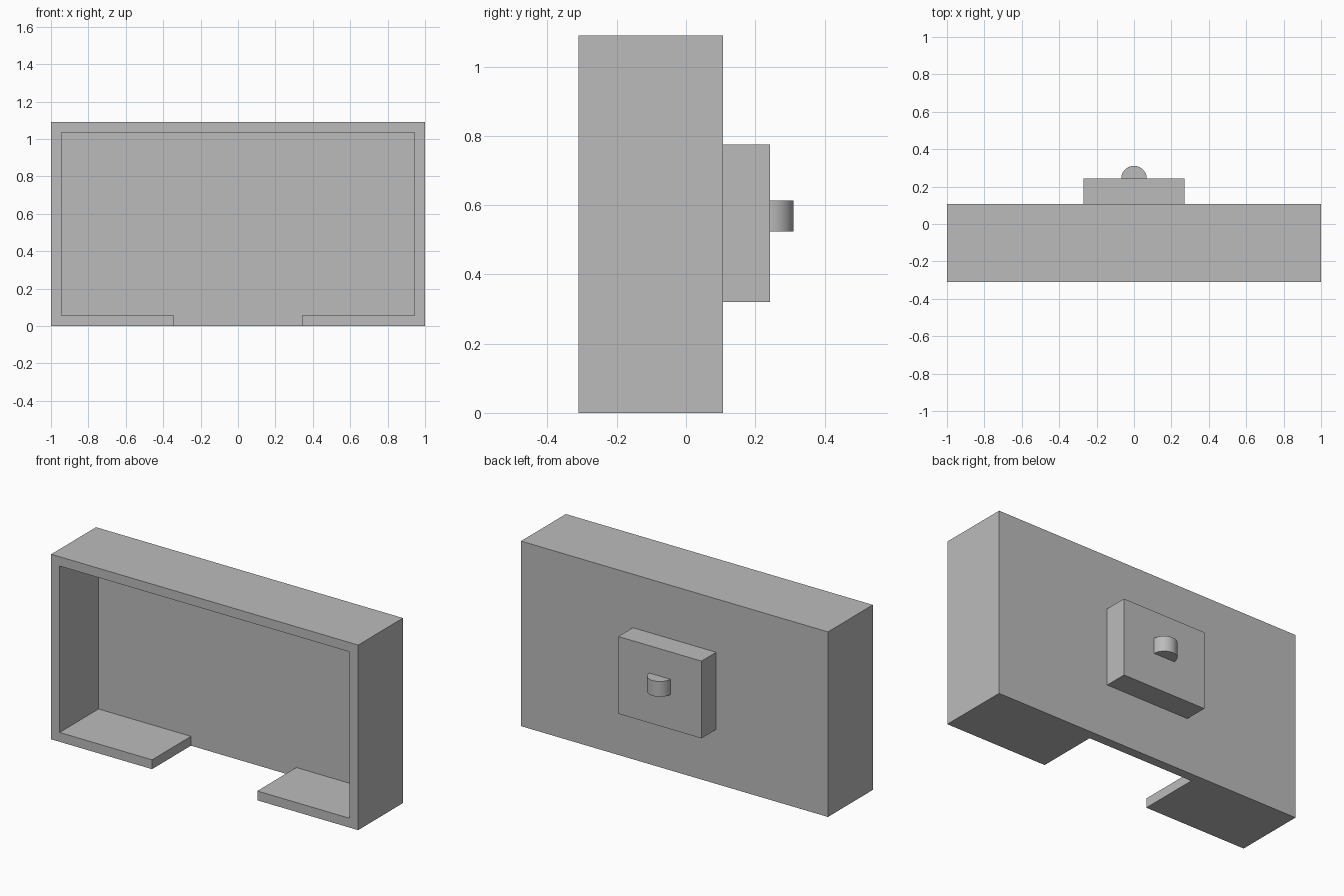
import bpy, bmesh, math
from mathutils import Vector

if "Cube" in bpy.data.objects:
    bpy.data.objects.remove(bpy.data.objects["Cube"])

# Single grey material
grey = bpy.data.materials.new("matte_grey")
grey.use_nodes = True
COLOUR = (0.5, 0.5, 0.5, 1)
grey.diffuse_color = COLOUR
grey.node_tree.nodes["Principled BSDF"].inputs["Base Color"].default_value = COLOUR


def prism(name, outline, direction):
    """Extrude a closed planar outline along a direction."""
    bm = bmesh.new()
    face = bm.faces.new([bm.verts.new(p) for p in outline])
    result = bmesh.ops.extrude_face_region(bm, geom=[face], use_keep_orig=True)
    moved = [g for g in result["geom"] if isinstance(g, bmesh.types.BMVert)]
    bmesh.ops.translate(bm, verts=moved, vec=Vector(direction))
    bmesh.ops.recalc_face_normals(bm, faces=bm.faces)
    mesh = bpy.data.meshes.new(name)
    bm.to_mesh(mesh)
    bm.free()
    mesh.materials.append(grey)
    obj = bpy.data.objects.new(name, mesh)
    bpy.context.collection.objects.link(obj)
    return obj


def box(name, half_width, y0, y1, z0, z1):
    w = half_width
    outline = [(-w, y0, z0), (w, y0, z0), (w, y0, z1), (-w, y0, z1)]
    return prism(name, outline, (0, y1 - y0, 0))


def carve(target, cutter):
    cutter.hide_render = True
    mod = target.modifiers.new("carve", "BOOLEAN")
    mod.operation, mod.solver, mod.object = "DIFFERENCE", "EXACT", cutter
    bpy.context.view_layer.objects.active = target
    bpy.ops.object.modifier_apply(modifier=mod.name)
    bpy.data.objects.remove(cutter)


FRONT, BACK, HEIGHT, WALL = -0.31, 0.107, 1.09, 0.055
INNER = BACK - WALL

# Open-fronted case with a gap in the middle of its floor
case = box("case", 1, FRONT, BACK, 0, HEIGHT)
t = HEIGHT - WALL
w, g = 1 - WALL, 0.343
half = [(g, -0.1), (g, WALL), (w, WALL), (w, t)]
opening = half + [(-x, z) for x, z in reversed(half)]
carve(case, prism("opening_cutter", [(x, FRONT - 0.1, z) for x, z in opening],
                  (0, INNER - FRONT + 0.1, 0)))

# Mounting block on the back
MOUNT = 0.243
box("mount_block", 0.271, BACK, MOUNT, 0.32, 0.775)

# Half-round peg with its flat side against the block
R, STEPS = 0.068, 24
arc = [(R * math.cos(math.pi * i / STEPS), MOUNT + R * math.sin(math.pi * i / STEPS), 0.524)
       for i in range(STEPS + 1)]
peg = prism("half_round_peg", arc, (0, 0, 0.09))
bpy.ops.object.select_all(action="DESELECT")
peg.select_set(True)
bpy.context.view_layer.objects.active = peg
bpy.ops.object.shade_smooth_by_angle(angle=math.radians(30))
